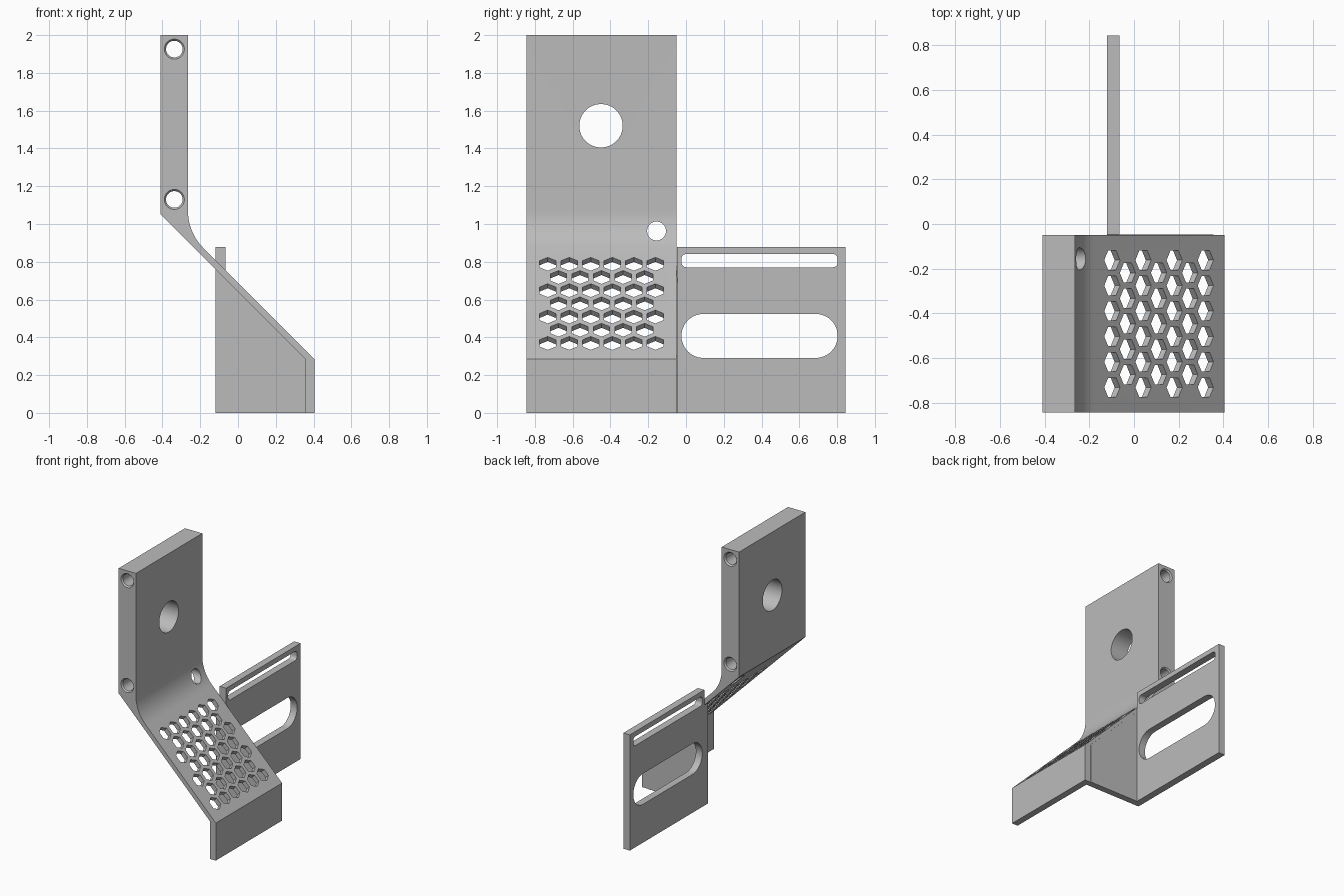
import bpy, bmesh, math
from mathutils import Vector, Matrix

if "Cube" in bpy.data.objects:
    bpy.data.objects.remove(bpy.data.objects["Cube"])

grey = bpy.data.materials.new("light_grey")
grey.diffuse_color = (0.5, 0.5, 0.5, 1)
grey.use_nodes = True
grey.node_tree.nodes["Principled BSDF"].inputs["Base Color"].default_value = grey.diffuse_color

Y0, Y1 = -0.845, -0.05          # bracket depth
SLOPE = 0.69                    # x + z along the upper ramp surface


def add_prism(bm, pts, offset):
    """Extrude a closed loop of 3D points along offset."""
    face = bm.faces.new([bm.verts.new(p) for p in pts])
    out = bmesh.ops.extrude_face_region(bm, geom=[face])
    verts = [g for g in out["geom"] if isinstance(g, bmesh.types.BMVert)]
    bmesh.ops.translate(bm, verts=verts, vec=Vector(offset))


def finish(name, bm):
    bmesh.ops.recalc_face_normals(bm, faces=bm.faces)
    me = bpy.data.meshes.new(name)
    bm.to_mesh(me)
    bm.free()
    me.materials.append(grey)
    ob = bpy.data.objects.new(name, me)
    bpy.context.collection.objects.link(ob)
    return ob


def add_cylinder(bm, centre, axis, r1, r2, depth, n=48):
    rot = Vector(axis).to_track_quat('Z', 'Y').to_matrix().to_4x4()
    bmesh.ops.create_cone(bm, cap_ends=True, segments=n, radius1=r1, radius2=r2,
                          depth=depth, matrix=Matrix.Translation(centre) @ rot)


def cut(ob, bm):
    """Subtract the cutter mesh from ob, then discard the cutter."""
    cutter = finish("cutter", bm)
    cutter.hide_render = True
    mod = ob.modifiers.new("cut", 'BOOLEAN')
    mod.operation, mod.solver, mod.object = 'DIFFERENCE', 'EXACT', cutter
    bpy.context.view_layer.objects.active = ob
    bpy.ops.object.modifier_apply(modifier=mod.name)
    bpy.data.objects.remove(cutter)


def smooth(ob):
    bpy.ops.object.select_all(action='DESELECT')
    ob.select_set(True)
    bpy.context.view_layer.objects.active = ob
    bpy.ops.object.shade_smooth_by_angle(angle=math.radians(25))


def slot(y0, y1, z0, z1, r, n=12):
    """Rounded rectangle in the yz plane."""
    pts = []
    for i, (cy, cz) in enumerate([(y1 - r, z1 - r), (y0 + r, z1 - r),
                                  (y0 + r, z0 + r), (y1 - r, z0 + r)]):
        for k in range(n + 1):
            a = math.pi / 2 * (i + k / n)
            p = Vector((-0.3, cy + r * math.cos(a), cz + r * math.sin(a)))
            if not pts or (p - pts[-1]).length > 1e-3:
                pts.append(p)
    return pts


# Bracket: upright block, filleted ramp and front lip in one profile
xr, zs = -0.265, 1.07
tl = zs - (SLOPE - xr)                       # fillet tangent length
R = tl / math.tan(math.pi / 8)
fillet = [(xr + R - R * math.cos(a), zs - R * math.sin(a))
          for a in [math.pi / 4 * k / 12 for k in range(13)]]
profile = ([(-0.41, 2), (xr, 2)] + fillet +
           [(0.405, SLOPE - 0.405), (0.405, 0), (0.355, 0), (0.355, 0.287), (-0.41, 1.052)])
bm = bmesh.new()
add_prism(bm, [(x, Y0, z) for x, z in profile], (0, Y1 - Y0, 0))
bracket = finish("angled_bracket", bm)

# Large cable hole in the upright and small hole in the ramp
bm = bmesh.new()
add_cylinder(bm, (-0.34, -0.45, 1.52), (1, 0, 0), 0.115, 0.115, 0.5, 64)
add_cylinder(bm, (-0.28, -0.156, 0.963), (1, 0, 0), 0.05, 0.05, 0.4)
cut(bracket, bm)

# Long bolt holes through the upright, chamfered at both ends
bm = bmesh.new()
for z in (1.926, 1.13):
    add_cylinder(bm, (-0.337, (Y0 + Y1) / 2, z), (0, 1, 0), 0.044, 0.044, 1.0)
cut(bracket, bm)
bm = bmesh.new()
for z in (1.926, 1.13):
    for y, s in ((Y0, 1), (Y1, -1)):
        add_cylinder(bm, (-0.337, y, z), (0, s, 0), 0.062, 0.044, 0.02)
cut(bracket, bm)

# Honeycomb vents, square to the ramp
up = Vector((-1, 0, 1)).normalized()
normal = Vector((1, 0, 1)).normalized()
side = Vector((0, 1, 0))
bm = bmesh.new()
for row in range(7):
    z = 0.788 - row * 0.0698
    odd = row % 2
    for col in range(6 - odd):
        c = Vector((SLOPE - z, -0.732 + 0.114 * (col + odd / 2), z)) + normal * 0.05
        ring = [c + 0.05 * (up * math.cos(a) + side * math.sin(a))
                for a in [math.pi / 3 * k for k in range(6)]]
        add_prism(bm, ring, normal * -0.14)
cut(bracket, bm)
smooth(bracket)

# Side web closing the space under the ramp
bm = bmesh.new()
web = [(-0.12, 0), (0.356, 0), (0.356, 0.3), (-0.12, 0.776)]
add_prism(bm, [(x, -0.095, z) for x, z in web], (0, 0.049, 0))
finish("side_web", bm)

# Rear mounting plate with two slots
bm = bmesh.new()
add_prism(bm, [(-0.12, y, z) for y, z in
               ((-0.048, 0), (0.845, 0), (0.845, 0.878), (-0.048, 0.878))], (0.054, 0, 0))
plate = finish("mounting_plate", bm)
bm = bmesh.new()
add_prism(bm, slot(-0.024, 0.803, 0.291, 0.524, 0.1165), (0.5, 0, 0))
add_prism(bm, slot(-0.024, 0.803, 0.771, 0.841, 0.025, 6), (0.5, 0, 0))
cut(plate, bm)
smooth(plate)
